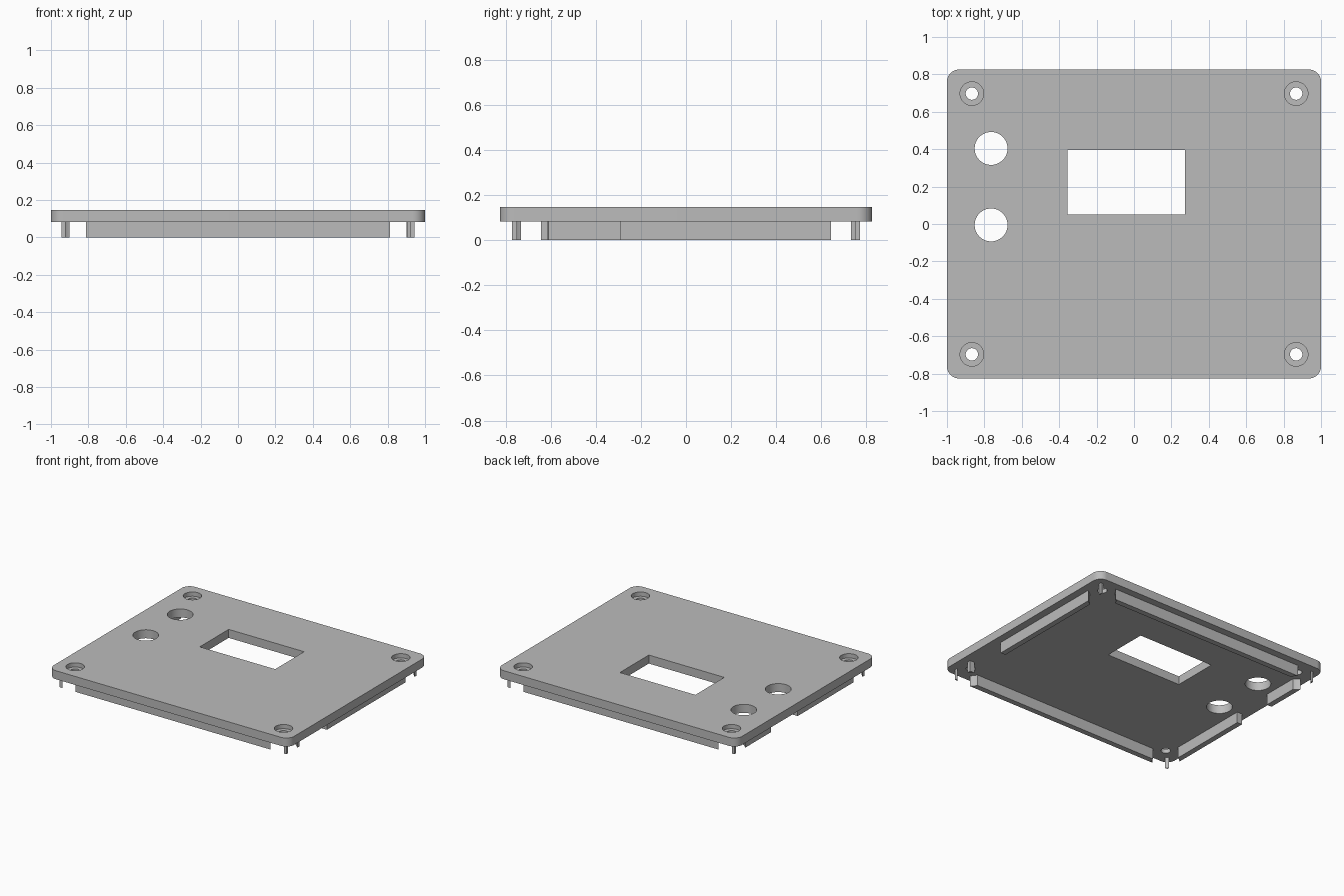
import bpy
import bmesh
import math

if "Cube" in bpy.data.objects:
    bpy.data.objects.remove(bpy.data.objects["Cube"], do_unlink=True)

HALF_X, HALF_Y = 1.0, 0.826
BASE, TOP = 0.082, 0.146
LEDGE = 0.114
SCREW_X, SCREW_Y = 0.867, 0.697
CORNERS = [(sx * SCREW_X, sy * SCREW_Y) for sx in (-1, 1) for sy in (-1, 1)]

grey = bpy.data.materials.new("plain_grey")
grey.use_nodes = True
colour = (0.5, 0.5, 0.5, 1)
grey.diffuse_color = colour
grey.node_tree.nodes["Principled BSDF"].inputs["Base Color"].default_value = colour


def finish(name, bm):
    mesh = bpy.data.meshes.new(name)
    bmesh.ops.recalc_face_normals(bm, faces=bm.faces)
    bm.to_mesh(mesh)
    bm.free()
    mesh.materials.append(grey)
    obj = bpy.data.objects.new(name, mesh)
    bpy.context.collection.objects.link(obj)
    return obj


def box(name, x0, x1, y0, y1, z0, z1, radius=0):
    """Box between two corners, with optional rounded upright edges."""
    bm = bmesh.new()
    bmesh.ops.create_cube(bm, size=1)
    for v in bm.verts:
        v.co = ((x0 + x1) / 2 + v.co.x * (x1 - x0),
                (y0 + y1) / 2 + v.co.y * (y1 - y0),
                (z0 + z1) / 2 + v.co.z * (z1 - z0))
    if radius:
        upright = [e for e in bm.edges
                   if abs(e.verts[0].co.z - e.verts[1].co.z) > 0.01]
        bmesh.ops.bevel(bm, geom=upright, offset=radius, segments=10,
                        profile=0.5, affect='EDGES')
    return finish(name, bm)


def cylinder(name, x, y, radius, z0, z1):
    bm = bmesh.new()
    bmesh.ops.create_cone(bm, cap_ends=True, segments=48, radius1=radius,
                          radius2=radius, depth=z1 - z0)
    bmesh.ops.translate(bm, verts=bm.verts, vec=(x, y, (z0 + z1) / 2))
    return finish(name, bm)


def cut(target, cutters):
    """Subtract each cutter in turn and discard it."""
    bpy.context.view_layer.objects.active = target
    for cutter in cutters:
        cutter.hide_render = True
        mod = target.modifiers.new("cut", 'BOOLEAN')
        mod.operation = 'DIFFERENCE'
        mod.solver = 'EXACT'
        mod.object = cutter
        bpy.ops.object.modifier_apply(modifier=mod.name)
        bpy.data.objects.remove(cutter, do_unlink=True)


def shade(obj):
    bpy.ops.object.select_all(action='DESELECT')
    obj.select_set(True)
    bpy.context.view_layer.objects.active = obj
    bpy.ops.object.shade_smooth_by_angle(angle=math.radians(30))


# Cover plate with display window, button holes and countersunk screw holes
plate = box("cover_plate", -HALF_X, HALF_X, -HALF_Y, HALF_Y, BASE, TOP, 0.065)
cutters = [box("window_cutter", -0.355, 0.273, 0.052, 0.396, 0, 1)]
for y in (0.404, -0.005):
    cutters.append(cylinder("button_cutter", -0.764, y, 0.088, 0, 1))
for x, y in CORNERS:
    cutters.append(cylinder("screw_head_cutter", x, y, 0.063, LEDGE, 1))
    cutters.append(cylinder("screw_shaft_cutter", x, y, 0.033, 0, 1))
cut(plate, cutters)
shade(plate)

# Locating rim below, cleared around the screws and notched on both sides
OUT_X, OUT_Y, THICK = 0.943, 0.772, 0.041
rim = box("locating_rim", -OUT_X, OUT_X, -OUT_Y, OUT_Y, 0, BASE)
cutters = [box("rim_inside_cutter", THICK - OUT_X, OUT_X - THICK,
               THICK - OUT_Y, OUT_Y - THICK, -1, 1)]
cutters += [cylinder("clearance_cutter", x, y, 0.093, -1, 1) for x, y in CORNERS]
cutters.append(box("left_notch_cutter", 0.8, 1, -0.613, -0.29, -1, 1))
cutters.append(box("right_notch_cutter", -1, -0.8, 0.02, 0.335, -1, 1))
cut(rim, cutters)
shade(rim)
